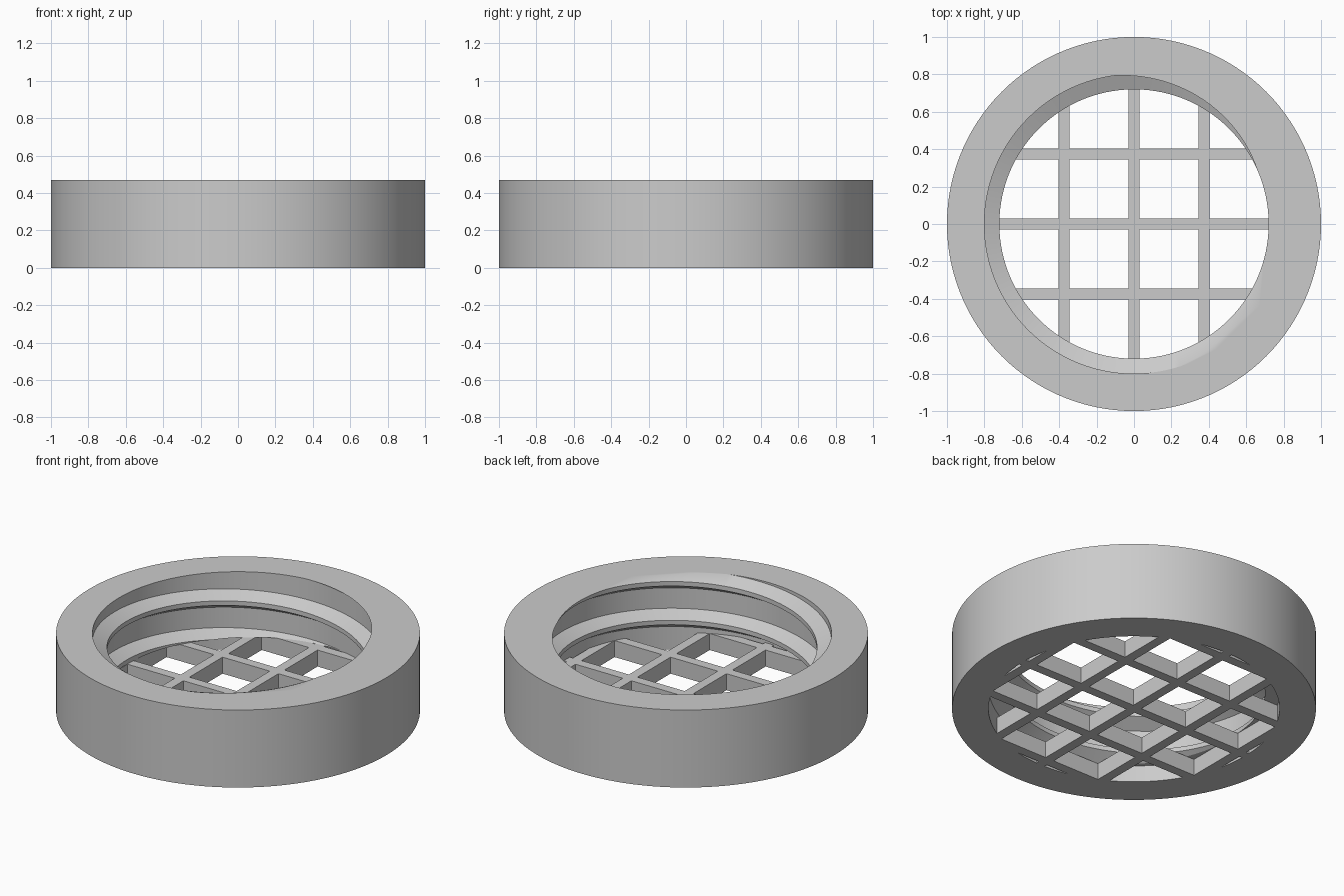
import bpy
import bmesh
from math import sin, cos, radians, sqrt

cube = bpy.data.objects.get("Cube")
if cube:
    bpy.data.objects.remove(cube, do_unlink=True)

HEIGHT, OUTER, ROOT, CREST = 0.47, 1.0, 0.8, 0.72
SEGMENTS = 120
FLOOR = 0.1            # thickness of the grille
PITCH = 0.235

grey = bpy.data.materials.new("plain grey")
grey.use_nodes = True
grey.diffuse_color = (0.6, 0.6, 0.6, 1)
grey.node_tree.nodes["Principled BSDF"].inputs["Base Color"].default_value = (0.6, 0.6, 0.6, 1)


def finish(name, bm, smooth=False):
    bmesh.ops.recalc_face_normals(bm, faces=bm.faces)
    mesh = bpy.data.meshes.new(name)
    bm.to_mesh(mesh)
    bm.free()
    mesh.materials.append(grey)
    obj = bpy.data.objects.new(name, mesh)
    bpy.context.collection.objects.link(obj)
    if smooth:
        bpy.ops.object.select_all(action="DESELECT")
        obj.select_set(True)
        bpy.context.view_layer.objects.active = obj
        bpy.ops.object.shade_smooth_by_angle(angle=radians(25))
    return obj


def sweep(bm, profile, first, last, rise, closed):
    """Turn a closed (radius, z) profile about z, rising by `rise` per turn."""
    rings = []
    for i in range(first, last):
        a = radians(360 * i / SEGMENTS)
        rings.append([bm.verts.new((r * cos(a), r * sin(a), z + rise * i / SEGMENTS))
                      for r, z in profile])
    pairs = list(zip(rings, rings[1:]))
    if closed:
        pairs.append((rings[-1], rings[0]))
    n = len(profile)
    for p, q in pairs:
        for k in range(n):
            m = (k + 1) % n
            bm.faces.new((p[k], q[k], q[m], p[m]))
    if not closed:
        bm.faces.new(rings[0])
        bm.faces.new(rings[-1])


# Outer ring
bm = bmesh.new()
sweep(bm, [(ROOT, 0), (OUTER, 0), (OUTER, HEIGHT), (ROOT, HEIGHT)], 0, SEGMENTS, 0, True)
finish("ring_wall", bm, True)

# Internal screw thread, trimmed flush with the rim and the grille top
start = HEIGHT - PITCH * 24 / 360
low_flank, crest, high_flank = 0.048, 0.027, 0.036
bottom = start - low_flank
thread_profile = [(ROOT, bottom), (CREST, start), (CREST, start + crest),
                  (ROOT, start + crest + high_flank)]
bm = bmesh.new()
sweep(bm, thread_profile, -2 * SEGMENTS - 20, SEGMENTS, PITCH, False)
for z, up in ((HEIGHT, 1), (FLOOR, -1)):
    bmesh.ops.bisect_plane(bm, geom=bm.verts[:] + bm.edges[:] + bm.faces[:], dist=1e-6,
                           plane_co=(0, 0, z), plane_no=(0, 0, up), clear_outer=True)
    rim = [e for e in bm.edges if e.is_boundary]
    bmesh.ops.holes_fill(bm, edges=rim, sides=0)
finish("screw_thread", bm, True)

# Grille bars across the bottom, in both directions
BAR, SPACING = 0.058, 0.375
for axis, label in ((0, "lengthwise"), (1, "crosswise")):
    for i in range(-2, 3):
        c = i * SPACING
        near = max(abs(c) - BAR / 2, 0)
        half = sqrt((ROOT + 0.005) ** 2 - near ** 2)
        bm = bmesh.new()
        bmesh.ops.create_cube(bm, size=1)
        for v in bm.verts:
            along, across = v.co[axis] * 2 * half, v.co[1 - axis] * BAR + c
            v.co[axis], v.co[1 - axis] = along, across
            v.co.z = (v.co.z + 0.5) * FLOOR
        finish(f"grille_bar_{label}_{i + 3}", bm)
